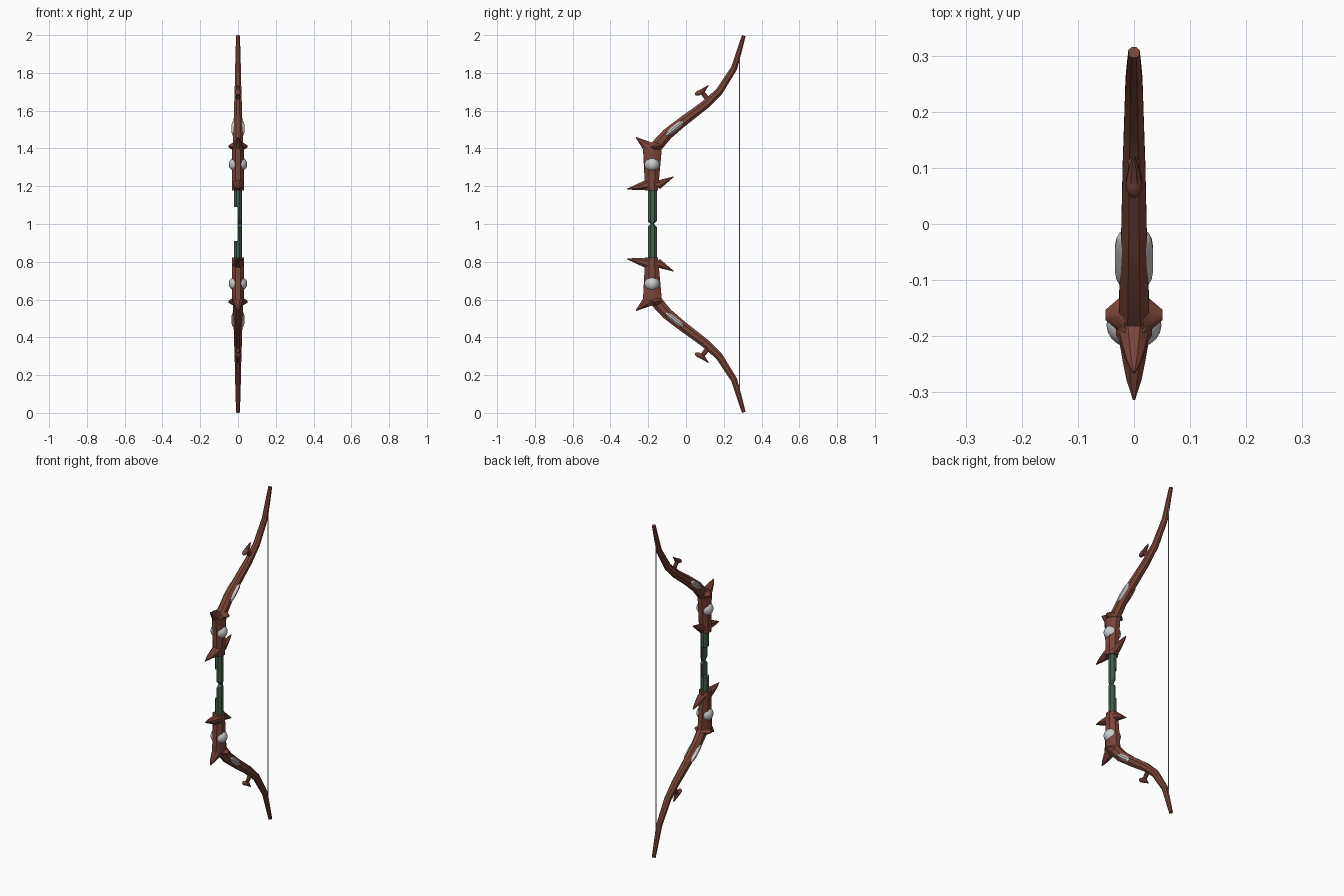
import bpy, bmesh
from math import sin, cos, pi, radians
from mathutils import Vector, Matrix

if "Cube" in bpy.data.objects:
    bpy.data.objects.remove(bpy.data.objects["Cube"])


def material(name, color):
    m = bpy.data.materials.new(name)
    m.diffuse_color = (*color, 1)
    m.use_nodes = True
    m.node_tree.nodes["Principled BSDF"].inputs["Base Color"].default_value = m.diffuse_color
    return m


WOOD = material("red_brown_wood", (0.20, 0.06, 0.04))
GREEN = material("grip_green", (0.055, 0.115, 0.07))


def finish(name, bm, mat=None, angle=35):
    bmesh.ops.recalc_face_normals(bm, faces=bm.faces)
    me = bpy.data.meshes.new(name)
    bm.to_mesh(me)
    bm.free()
    ob = bpy.data.objects.new(name, me)
    bpy.context.collection.objects.link(ob)
    if mat:
        me.materials.append(mat)
    bpy.ops.object.select_all(action='DESELECT')
    ob.select_set(True)
    bpy.context.view_layer.objects.active = ob
    bpy.ops.object.shade_smooth_by_angle(angle=radians(angle))


def outline(n, half):
    # unit polygon with flat sides; half keeps only x >= 0
    k = 1 / cos(pi / n)
    pts = [(k * cos(2 * pi * (i + .5) / n), k * sin(2 * pi * (i + .5) / n)) for i in range(n)]
    if half:
        pts = [(0, -1)] + sorted([p for p in pts if p[0] > 0], key=lambda p: p[1]) + [(0, 1)]
    return pts


def loft(name, path, size, mat=WOOD, n=8, half=False):
    # path: (y, z) points; size(t): half width in x and half thickness; made twice, mirrored about z = 1
    c = [Vector((0, y, z)) for y, z in path]
    last = len(c) - 1
    for side in ("upper", "lower"):
        bm = bmesh.new()
        rings = []
        for i, p in enumerate(c):
            t = (c[min(i + 1, last)] - c[max(i - 1, 0)]).normalized()
            nrm = Vector((0, t.z, -t.y))
            hx, hn = size(i / last)
            co = [p + Vector((a * hx, 0, 0)) + nrm * b * hn for a, b in outline(n, half)]
            if side == "lower":
                co = [Vector((v.x, v.y, 2 - v.z)) for v in co]
            rings.append([bm.verts.new(v) for v in co])
        for a, b in zip(rings, rings[1:]):
            for j in range(len(a)):
                k = (j + 1) % len(a)
                bm.faces.new((a[j], a[k], b[k], b[j]))
        bm.faces.new(rings[0])
        bm.faces.new(rings[-1])
        finish(f"{side}_{name}", bm, mat)


def line(a, b, steps=4):
    return [tuple(Vector(a).lerp(Vector(b), i / steps)) for i in range(steps + 1)]


def linear(hx, hn, hx2, hn2):
    return lambda t: (hx + (hx2 - hx) * t, hn + (hn2 - hn) * t)


def spike(name, a, b, hx, hn):
    # horn that keeps its width longer than its thickness
    loft(name, line(a, b), lambda t: (.002 + hx * (1 - t) ** .7, .002 + hn * (1 - t)))


def lens(name, a, b, hx, hn, mat, power):
    # rounded slab between two points; higher power gives blunter ends
    def size(t):
        f = max(.02, 1 - abs(2 * t - 1) ** power) ** .5
        return hx * f, hn * f
    loft(name, line(a, b, 10), size, mat, 12)


def round_part(name, ops):
    # build upper and lower copies of a primitive
    for side in ("upper", "lower"):
        bm = bmesh.new()
        ops(bm)
        if side == "lower":
            for v in bm.verts:
                v.co.z = 2 - v.co.z
        finish(f"{side}_{name}", bm, WOOD if "knob" in name else None, 50)


# recurved limb
loft("limb", [(-.18, 1.385), (-.10, 1.475), (-.02, 1.54), (.10, 1.63), (.175, 1.70),
              (.255, 1.825), (.283, 1.92), (.306, 1.997)], linear(.028, .033, .010, .010))

# riser block, thicker toward the top, with a short collar
loft("riser_block", line((-.182, 1.177), (-.178, 1.40)), linear(.031, .034, .032, .050))
loft("riser_collar", line((-.178, 1.40), (-.172, 1.425), 1), linear(.032, .050, .024, .030))

# horns on the riser
spike("front_horn", (-.17, 1.214), (-.313, 1.184), .030, .035)
spike("rear_horn", (-.18, 1.20), (-.11, 1.222), .028, .028)
spike("rear_horn_tip", (-.15, 1.206), (-.066, 1.250), .020, .022)
spike("top_spike", (-.185, 1.395), (-.265, 1.459), .028, .036)

# small hook on the limb
loft("hook_stem", line((.125, 1.645), (.088, 1.695), 2), linear(.012, .015, .009, .012))
lens("hook_cap", (.047, 1.685), (.095, 1.706), .014, .013, WOOD, 2)
spike("hook_cap_tip", (.078, 1.695), (.119, 1.734), .012, .014)

# pale inlay let into the limb
lens("limb_inlay", (-.117, 1.461), (-.007, 1.550), .034, .018, None, 4)

# full grip, cut-away half, and its narrowing centre
loft("grip", line((-.178, 1.09), (-.178, 1.20), 1), linear(.021, .024, .021, .024), GREEN)
loft("grip_half", line((-.178, 1.10), (-.178, 1.016), 1), linear(.021, .024, .021, .024), GREEN, half=True)
loft("grip_neck", line((-.178, 1.016), (-.178, 1.0), 1), linear(.021, .024, .021, .008), GREEN, half=True)


# round stud through the riser
def stud(bm):
    bmesh.ops.create_uvsphere(bm, u_segments=20, v_segments=12, radius=1)
    bmesh.ops.transform(bm, verts=bm.verts, matrix=Matrix.Translation((0, -.18, 1.316))
                        @ Matrix.Diagonal((.049, .042, .042, 1)))


round_part("stud", stud)

# side knobs
for s, label in ((-1, "left"), (1, "right")):
    def knob(bm):
        bmesh.ops.create_cone(bm, cap_ends=True, segments=8, radius1=.038, radius2=.009, depth=.034)
        bmesh.ops.transform(bm, verts=bm.verts, matrix=Matrix.Translation((s * .034, -.162, 1.411))
                            @ Matrix.Diagonal((1, 1, .65, 1)) @ Matrix.Rotation(s * pi / 2, 4, 'Y'))
    round_part(f"knob_{label}", knob)

# bow string
bm = bmesh.new()
bmesh.ops.create_cone(bm, cap_ends=True, segments=8, radius1=.0025, radius2=.0025, depth=1.84)
bmesh.ops.translate(bm, verts=bm.verts, vec=(0, .284, 1))
finish("bow_string", bm)
